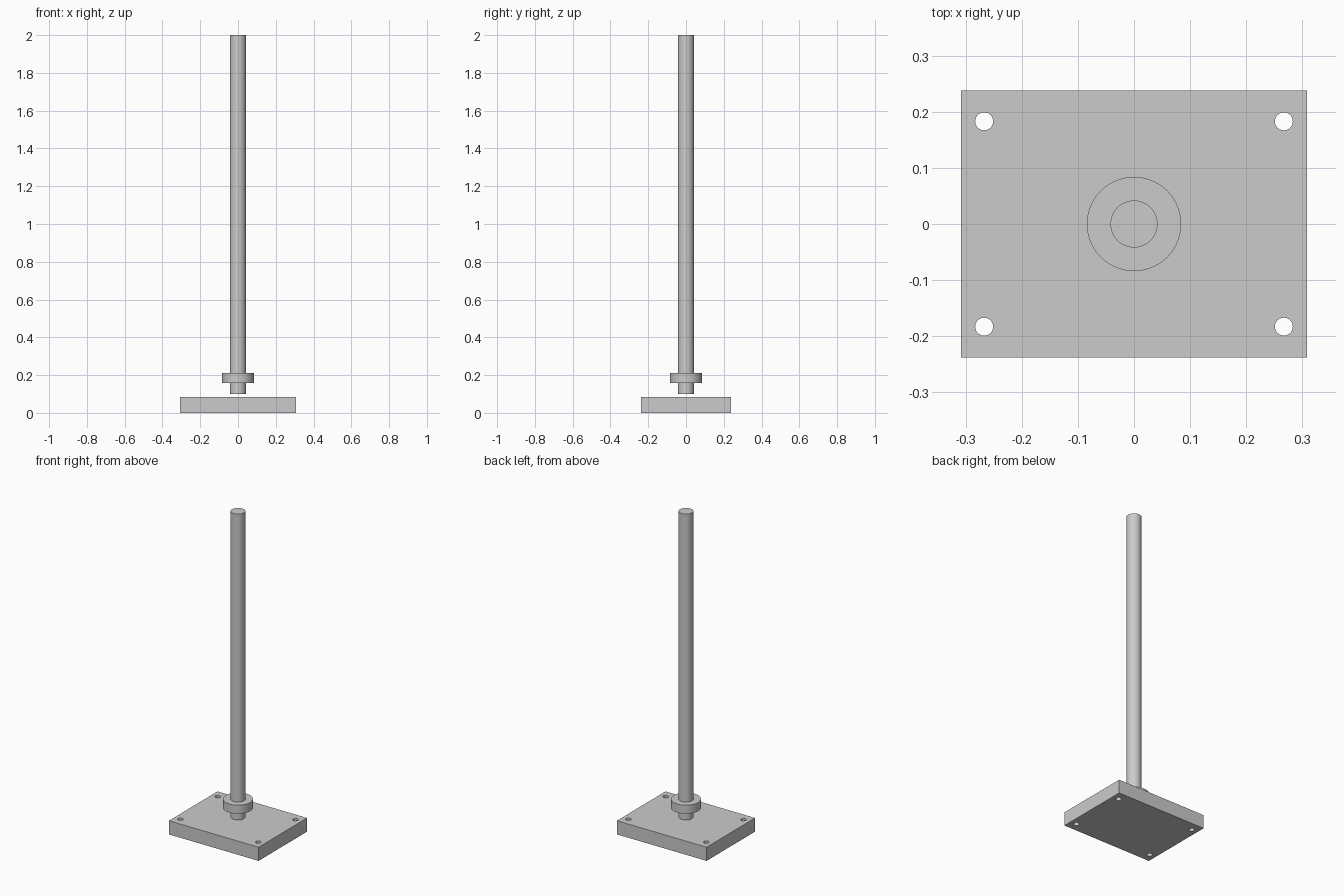
import bpy
import math

# Remove the default object
default = bpy.data.objects.get("Cube")
if default:
    bpy.data.objects.remove(default, do_unlink=True)

# Single plain material
GREY = (0.6, 0.6, 0.6, 1.0)
grey = bpy.data.materials.new("light grey metal")
grey.use_nodes = True
grey.diffuse_color = GREY
for node in grey.node_tree.nodes:
    if node.type == 'BSDF_PRINCIPLED':
        node.inputs["Base Color"].default_value = GREY


def select_only(obj):
    bpy.ops.object.select_all(action='DESELECT')
    obj.select_set(True)
    bpy.context.view_layer.objects.active = obj


def finish(obj):
    obj.data.materials.clear()
    obj.data.materials.append(grey)
    select_only(obj)
    bpy.ops.object.shade_smooth_by_angle(angle=math.radians(30))


def cylinder(name, radius, bottom, top, x=0, y=0, sides=64):
    bpy.ops.mesh.primitive_cylinder_add(
        vertices=sides, radius=radius, depth=top - bottom,
        location=(x, y, (bottom + top) / 2))
    obj = bpy.context.object
    obj.name = name
    return obj


# Base plate
PLATE = (0.616, 0.476, 0.085)
bpy.ops.mesh.primitive_cube_add(size=1, location=(0, 0, PLATE[2] / 2))
plate = bpy.context.object
plate.name = "base_plate"
plate.scale = PLATE
bpy.ops.object.transform_apply(location=False, rotation=False, scale=True)

# Bolt holes through the four corners
for sx in (-1, 1):
    for sy in (-1, 1):
        cutter = cylinder("bolt_hole_cutter", 0.016, -0.05, 0.15,
                          sx * 0.267, sy * 0.183, 32)
        cutter.hide_render = True
        cut = plate.modifiers.new("bolt_hole", 'BOOLEAN')
        cut.operation = 'DIFFERENCE'
        cut.solver = 'EXACT'
        cut.object = cutter
        select_only(plate)
        bpy.ops.object.modifier_apply(modifier=cut.name)
        bpy.data.objects.remove(cutter, do_unlink=True)
finish(plate)

# Upright rod, just clear of the plate, and the collar around it
finish(cylinder("rod", 0.042, 0.10, 2.0))
finish(cylinder("collar", 0.084, 0.159, 0.212))
